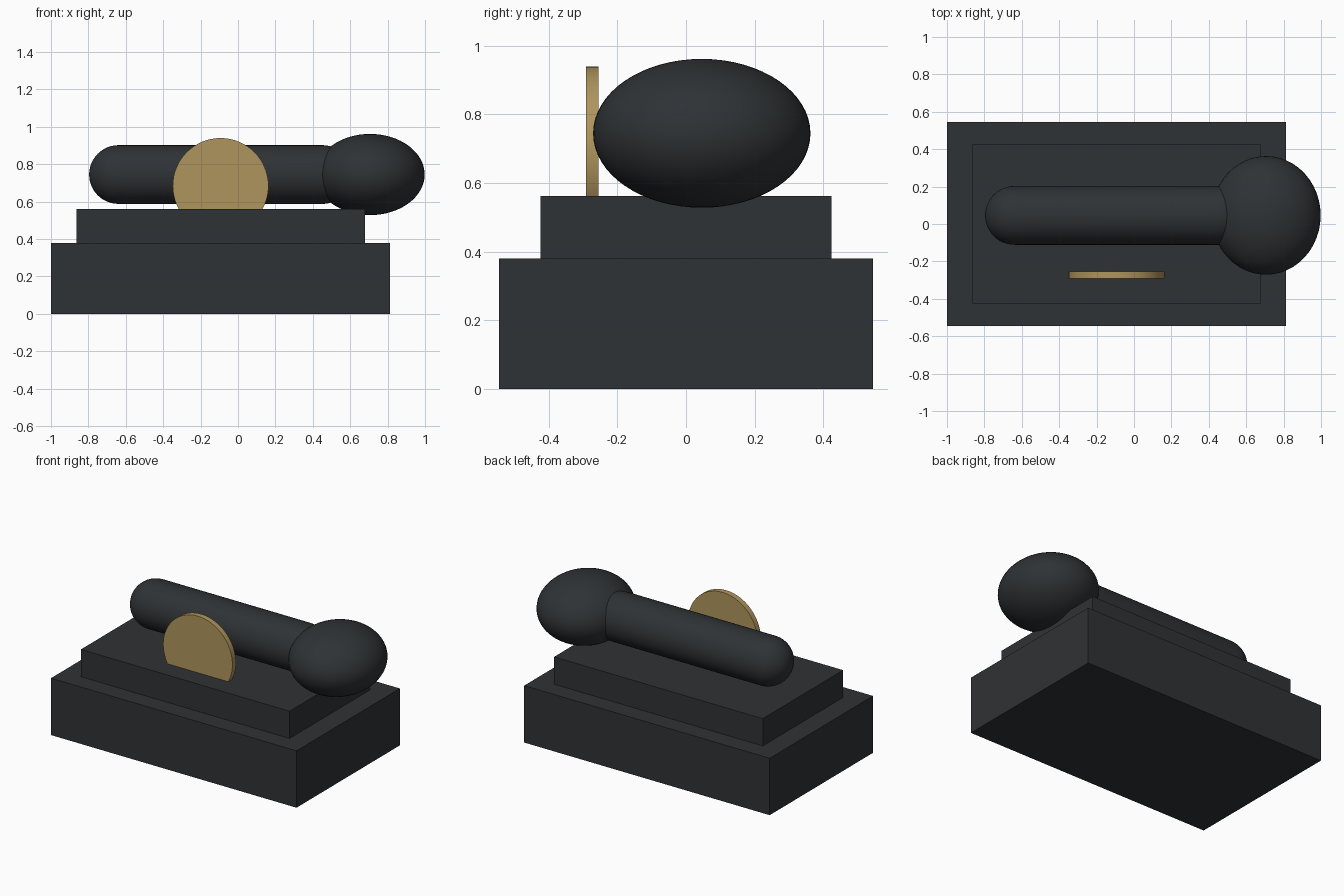
import bpy, bmesh, math
from mathutils import Matrix, Vector

if "Cube" in bpy.data.objects:
    bpy.data.objects.remove(bpy.data.objects["Cube"])


def material(name, rgb):
    m = bpy.data.materials.new(name)
    m.diffuse_color = (*rgb, 1)
    m.use_nodes = True
    m.node_tree.nodes["Principled BSDF"].inputs["Base Color"].default_value = m.diffuse_color
    return m


DARK = material("dark_grey", (0.028, 0.032, 0.035))
GOLD = material("dull_gold", (0.43, 0.30, 0.11))
CX = -0.093          # shared centre line of plinth, bar and disc
AXIS = (0.046, 0.745)  # y, z of the bar's axis


def finish(name, bm, mat, smooth=False):
    bmesh.ops.recalc_face_normals(bm, faces=bm.faces[:])
    me = bpy.data.meshes.new(name)
    bm.to_mesh(me)
    bm.free()
    me.materials.append(mat)
    ob = bpy.data.objects.new(name, me)
    bpy.context.collection.objects.link(ob)
    if smooth:
        bpy.ops.object.select_all(action='DESELECT')
        ob.select_set(True)
        bpy.context.view_layer.objects.active = ob
        bpy.ops.object.shade_smooth_by_angle(angle=math.radians(30))
    return ob


def box(name, width, depth, z0, z1):
    bm = bmesh.new()
    mat = Matrix.Translation((CX, 0, (z0 + z1) / 2)) @ Matrix.Diagonal((width, depth, z1 - z0, 1))
    bmesh.ops.create_cube(bm, size=1, matrix=mat)
    finish(name, bm, DARK)


# Two-step plinth
box("lower_plinth", 1.814, 1.09, 0, 0.38)
box("upper_plinth", 1.542, 0.848, 0.38, 0.562)

# Round-ended bar: a half profile spun about the x axis
R, HALF, N = 0.157, 0.546, 12
profile = []
for side in (-1, 1):
    arc = [(side * (HALF + R * math.cos(a)), R * math.sin(a))
           for a in (i * math.pi / 2 / N for i in range(N + 1))]
    profile += arc if side < 0 else arc[::-1]
bm = bmesh.new()
verts = [bm.verts.new((CX + x, AXIS[0], AXIS[1] + r)) for x, r in profile]
edges = [bm.edges.new(pair) for pair in zip(verts, verts[1:])]
bmesh.ops.spin(bm, geom=verts + edges, cent=Vector((0, *AXIS)), axis=(1, 0, 0),
               angle=2 * math.pi, steps=48)
bmesh.ops.remove_doubles(bm, verts=bm.verts[:], dist=1e-4)
finish("round_bar", bm, DARK, True)

# Flattened egg-shaped end
bm = bmesh.new()
mat = Matrix.Translation((0.706, *AXIS)) @ Matrix.Diagonal((0.292, 0.317, 0.217, 1))
bmesh.ops.create_uvsphere(bm, u_segments=48, v_segments=32, radius=1, matrix=mat)
finish("bar_end_knob", bm, DARK, True)

# Upright disc sunk into the upper plinth
bm = bmesh.new()
mat = Matrix.Translation((CX, -0.273, 0.684)) @ Matrix.Rotation(math.pi / 2, 4, 'X')
bmesh.ops.create_cone(bm, cap_ends=True, segments=64, radius1=0.256, radius2=0.256,
                      depth=0.037, matrix=mat)
finish("front_disc", bm, GOLD, True)
